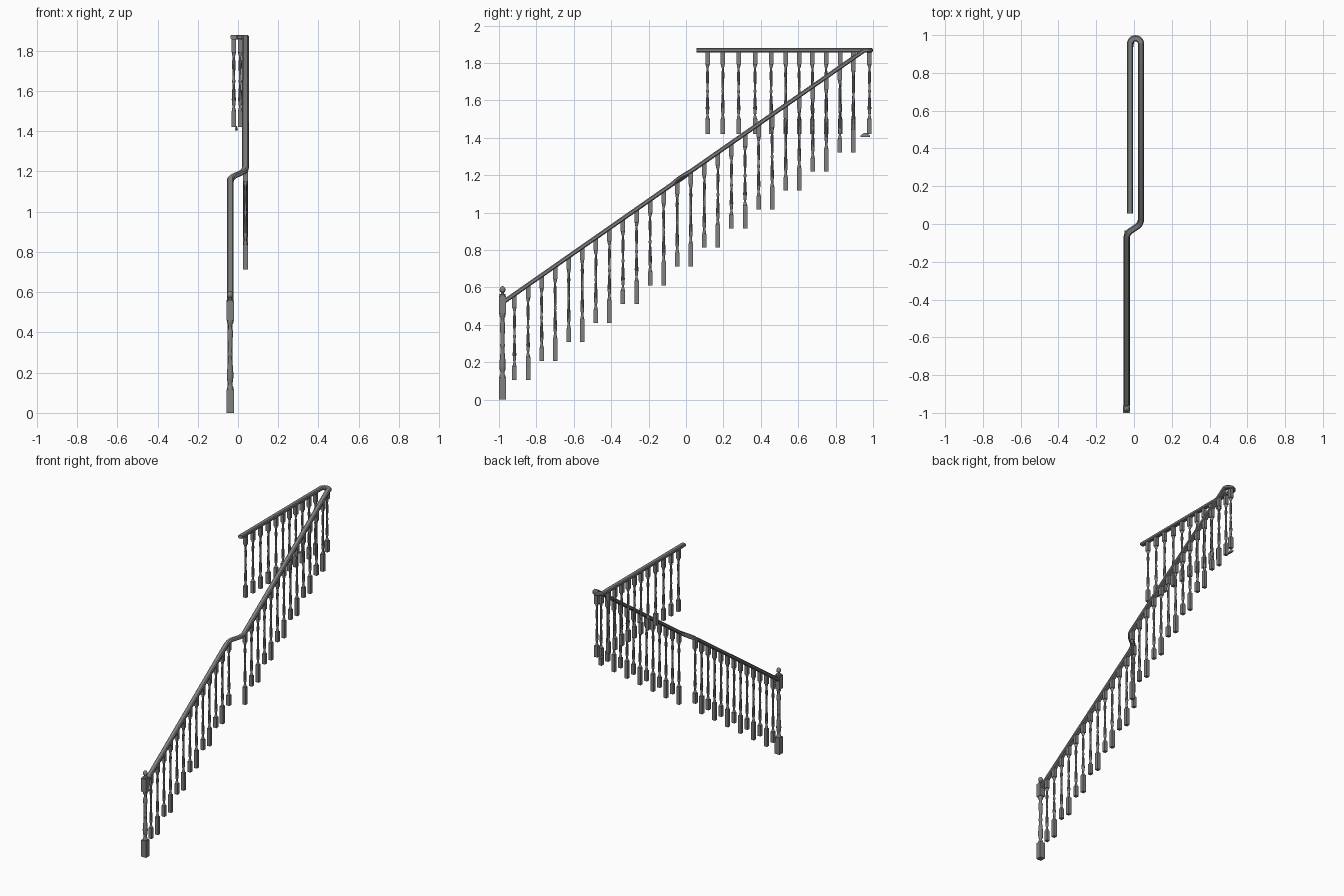
import bpy, bmesh, math
from mathutils import Vector

if "Cube" in bpy.data.objects:
    bpy.data.objects.remove(bpy.data.objects["Cube"])

SLOPE = 0.698
X_LOW, X_UP, X_LAND = -0.039, 0.037, -0.021
Z_LAND = 1.868

# dark grey finish shared by all parts
GREY = bpy.data.materials.new("dark_grey")
GREY.diffuse_color = (0.22, 0.22, 0.22, 1)
GREY.use_nodes = True
GREY.node_tree.nodes["Principled BSDF"].inputs["Base Color"].default_value = GREY.diffuse_color


def rail_z(y):
    return min(Z_LAND, 0.517 + SLOPE * (y + 0.983))


def finish(bm, name):
    bmesh.ops.recalc_face_normals(bm, faces=bm.faces[:])
    me = bpy.data.meshes.new(name)
    bm.to_mesh(me)
    bm.free()
    me.materials.append(GREY)
    ob = bpy.data.objects.new(name, me)
    bpy.context.collection.objects.link(ob)
    bpy.context.view_layer.objects.active = ob
    bpy.ops.object.select_all(action='DESELECT')
    ob.select_set(True)
    bpy.ops.object.shade_smooth_by_angle(angle=math.radians(35))
    return ob


def loft(bm, rings):
    vs = [[bm.verts.new(p) for p in r] for r in rings]
    n = len(vs[0])
    for a, b in zip(vs, vs[1:]):
        for i in range(n):
            bm.faces.new((a[i], a[(i + 1) % n], b[(i + 1) % n], b[i]))
    bm.faces.new(vs[0][::-1])
    bm.faces.new(vs[-1])


def ring(x, y, z, r, n, turn=0.0):
    return [(x + r * math.cos(turn + 2 * math.pi * i / n),
             y + r * math.sin(turn + 2 * math.pi * i / n), z) for i in range(n)]


def block(bm, x, y, z0, z1, w):
    # plain square block
    r = w / math.sqrt(2)
    loft(bm, [ring(x, y, z, r, 4, math.pi / 4) for z in (z0, z1)])


def turned(bm, x, y, z0, z1, profile, scale, n=10):
    loft(bm, [ring(x, y, z0 + t * (z1 - z0), r * scale, n) for t, r in profile])


# turned shaft: (height fraction, radius relative to half width)
SHAFT = [(0, .85), (.03, .8), (.06, .55), (.09, .55), (.12, .75), (.2, .85), (.3, .74),
         (.42, .54), (.47, .5), (.49, .65), (.52, .65), (.54, .5), (.7, .62), (.84, .74),
         (.88, .5), (.93, .5), (.96, .8), (1, .85)]


def baluster(name, x, y, z0, z1, z2, z3, w=0.024):
    bm = bmesh.new()
    block(bm, x, y, z0, z1, w)
    turned(bm, x, y, z1, z2, SHAFT, w / 2)
    block(bm, x, y, z2, z3, w)
    return finish(bm, name)


# stair balusters, two per tread
for i in range(26):
    y = -0.917 + 0.0725 * i
    top = rail_z(y)
    baluster(f"stair_baluster_{i + 1}", X_LOW if i < 13 else X_UP, y,
             0.104 + 0.1015 * (i // 2), top - 0.385, top - 0.07, top)

# landing balusters
for i, y in enumerate((.115, .197, .281, .369, .455, .533, .605, .676, .749, .824, .895, .981)):
    baluster(f"landing_baluster_{i + 1}", 0.011 if i == 11 else X_LAND, y,
             1.42, 1.5, 1.793, Z_LAND)

# newel post with ball finial
bm = bmesh.new()
NX, NY = X_LOW, -0.981
block(bm, NX, NY, 0, 0.117, 0.038)
turned(bm, NX, NY, 0.117, 0.46, [(t, r * 1.05) for t, r in SHAFT], 0.0185, 12)
block(bm, NX, NY, 0.46, 0.555, 0.038)
FINIAL = [(0, .9), (.12, .95), (.2, .5), (.35, .45), (.45, .75), (.6, .85), (.75, .78), (.9, .5), (1, .1)]
turned(bm, NX, NY, 0.555, 0.607, FINIAL, 0.0185, 12)
finish(bm, "newel_post")


# handrail path in plan: straight, rounded S-shift, straight, U-turn, level run
def corner(prev, c, nxt, trim=0.028, n=6):
    a = c + (prev - c).normalized() * trim
    b = c + (nxt - c).normalized() * trim
    return [a * (1 - t) ** 2 + c * 2 * t * (1 - t) + b * t * t for t in (k / n for k in range(n + 1))]


p0, p1, p2, p3 = (Vector(p) for p in ((X_LOW, -0.975), (X_LOW, -0.05), (X_UP, 0.0), (X_UP, 0.954)))
plan = [p0] + corner(p0, p1, p2) + corner(p1, p2, p3)
cx, rad = (X_UP + X_LAND) / 2, (X_UP - X_LAND) / 2
plan += [Vector((cx + rad * math.cos(a), 0.954 + rad * math.sin(a)))
         for a in (math.pi * k / 12 for k in range(13))]
plan.append(Vector((X_LAND, 0.055)))
path = [Vector((p.x, p.y, rail_z(p.y))) for p in plan]
path[-1].z = path[-2].z = Z_LAND

# rounded handrail section (across, up)
SECTION = [(-.011, -.0115), (.011, -.0115), (.0165, -.006), (.0165, .006),
           (.011, .0115), (-.011, .0115), (-.0165, .006), (-.0165, -.006)]
rings = []
for i, p in enumerate(path):
    d = path[min(i + 1, len(path) - 1)] - path[max(i - 1, 0)]
    if 0 < i < len(path) - 1:
        d = (path[i + 1] - p).normalized() + (p - path[i - 1]).normalized()
    d.normalize()
    side = d.cross(Vector((0, 0, 1))).normalized()
    up = side.cross(d)
    rings.append([p + side * u + up * v for u, v in SECTION])
bm = bmesh.new()
loft(bm, rings)
finish(bm, "handrail")

# small drop ornament under the landing corner
bm = bmesh.new()
loft(bm, [[(-0.008 + 0.007 * k * math.cos(a), 0.958 + 0.027 * k * math.sin(a), z)
           for a in (2 * math.pi * j / 12 for j in range(12))]
          for z, k in ((1.404, .9), (1.41, 1), (1.417, .7), (1.426, .25))])
finish(bm, "landing_drop")
